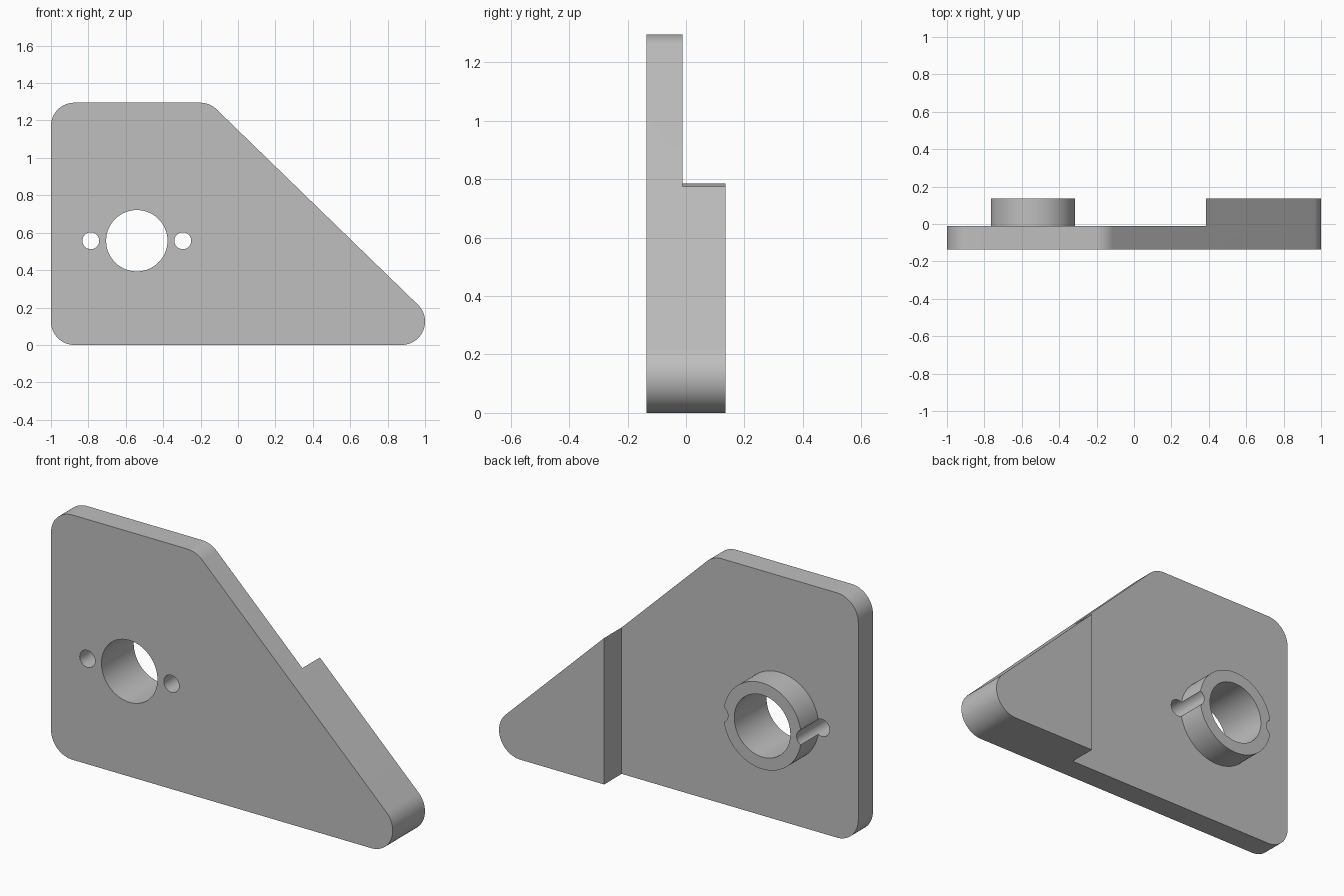
import bpy, bmesh
from math import cos, sin, pi, atan2, radians

if "Cube" in bpy.data.objects:
    bpy.data.objects.remove(bpy.data.objects["Cube"])

FRONT, STEP, BACK = -0.135, -0.012, 0.135
BORE = (-0.541, 0.557)          # centre of boss and bore in x, z
R = 0.125                       # corner radius of the outline

grey = bpy.data.materials.new("plain grey")
grey.use_nodes = True
colour = (0.52, 0.52, 0.52, 1)
grey.diffuse_color = colour
grey.node_tree.nodes["Principled BSDF"].inputs["Base Color"].default_value = colour


def prism(name, points, y0, y1):
    """Extrude an x, z outline from y0 to y1."""
    bm = bmesh.new()
    face = bm.faces.new([bm.verts.new((x, y0, z)) for x, z in points])
    side = bmesh.ops.extrude_face_region(bm, geom=[face])["geom"]
    moved = [v for v in side if isinstance(v, bmesh.types.BMVert)]
    bmesh.ops.translate(bm, verts=moved, vec=(0, y1 - y0, 0))
    bmesh.ops.recalc_face_normals(bm, faces=bm.faces)
    mesh = bpy.data.meshes.new(name)
    bm.to_mesh(mesh)
    bm.free()
    mesh.materials.append(grey)
    obj = bpy.data.objects.new(name, mesh)
    bpy.context.collection.objects.link(obj)
    return obj


def arc(x, z, radius, start, end, steps):
    return [(x + radius * cos(start + (end - start) * i / steps),
             z + radius * sin(start + (end - start) * i / steps))
            for i in range(steps + 1)]


def disc(name, x, z, radius, y0, y1, steps=96):
    return prism(name, arc(x, z, radius, 0, 2 * pi, steps)[:-1], y0, y1)


def combine(target, tool, operation):
    """Apply a boolean and discard its tool."""
    tool.hide_render = True
    mod = target.modifiers.new(tool.name, "BOOLEAN")
    mod.operation, mod.solver, mod.object = operation, "EXACT", tool
    bpy.context.view_layer.objects.active = target
    bpy.ops.object.modifier_apply(modifier=mod.name)
    bpy.data.objects.remove(tool)


# Rounded outline with one sloping edge
low, high = (1 - R, R), (-0.202, 1.295 - R)
slope = atan2(low[0] - high[0], high[1] - low[1])
outline = (arc(*low, R, -pi / 2, slope, 24)
           + arc(*high, R, slope, pi / 2, 16)
           + arc(R - 1, high[1], R, pi / 2, pi, 20)
           + arc(R - 1, R, R, pi, 1.5 * pi, 20))
bracket = prism("bracket_plate", outline, FRONT, BACK)

# Thin the plate, leaving the raised pad at the pointed end
edge = 0.385
combine(bracket, prism("step_cutter", [(-2, -1), (edge, -1), (edge, 2), (-2, 2)],
                       STEP, 1), "DIFFERENCE")

# Boss on the back, bore, and two screw holes that notch the boss
combine(bracket, disc("boss", *BORE, 0.228, STEP - 0.03, BACK), "UNION")
combine(bracket, disc("bore_cutter", *BORE, 0.164, -1, 1), "DIFFERENCE")
for side in (-1, 1):
    combine(bracket, disc("screw_hole_cutter", BORE[0] + side * 0.246, BORE[1],
                          0.045, -1, 1, 48), "DIFFERENCE")

bpy.ops.object.select_all(action="DESELECT")
bracket.select_set(True)
bpy.context.view_layer.objects.active = bracket
bpy.ops.object.shade_smooth_by_angle(angle=radians(30))
